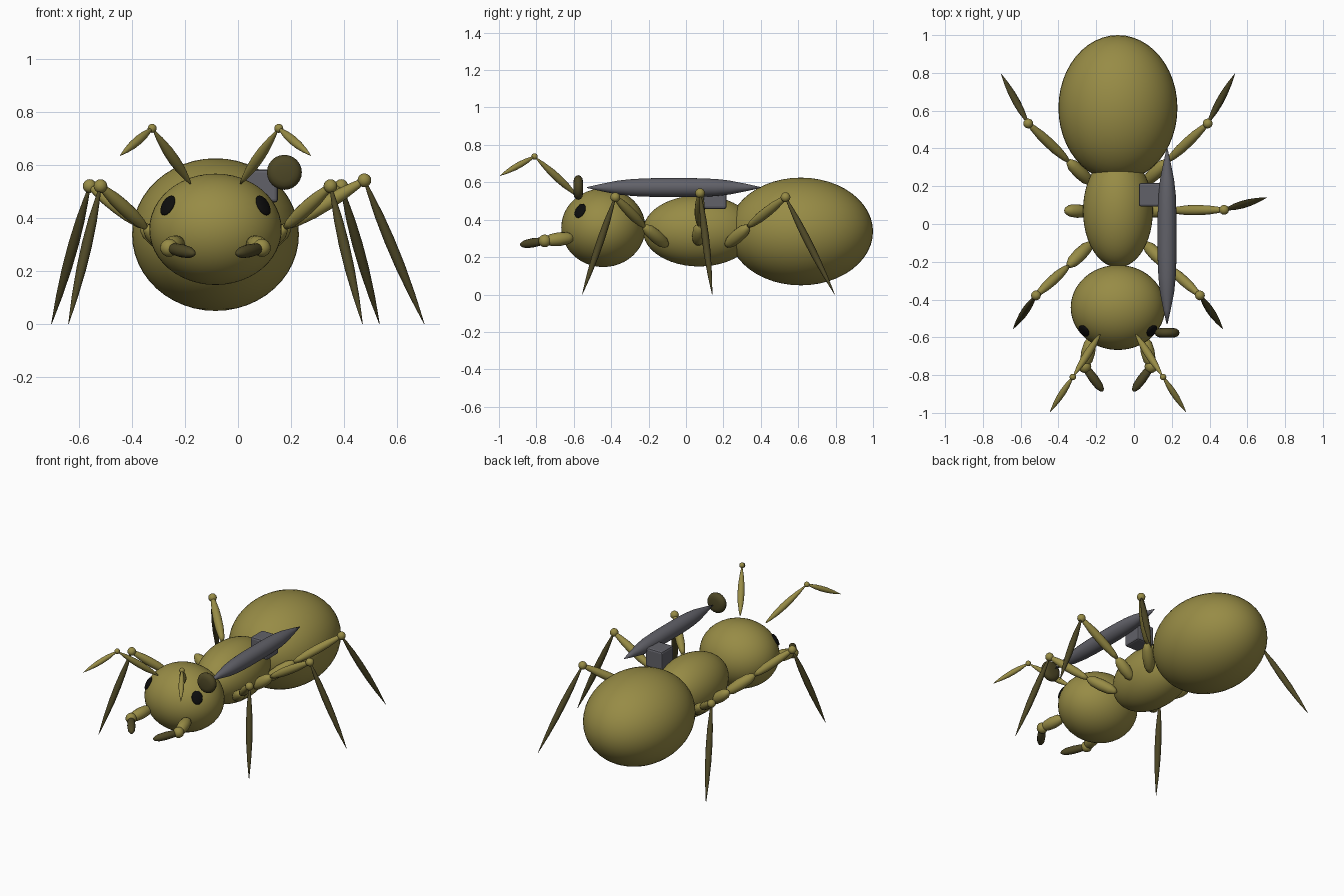
import bpy, bmesh, math
from mathutils import Vector, Matrix

cube = bpy.data.objects.get("Cube")
if cube:
    bpy.data.objects.remove(cube, do_unlink=True)

MID = -0.085  # x of the body's symmetry plane


def material(name, r, g, b):
    m = bpy.data.materials.new(name)
    m.use_nodes = True
    m.diffuse_color = (r, g, b, 1)
    bsdf = m.node_tree.nodes["Principled BSDF"]
    bsdf.inputs["Base Color"].default_value = (r, g, b, 1)
    bsdf.inputs["Roughness"].default_value = 0.7
    return m


OLIVE = material("olive", 0.31, 0.26, 0.06)
DARK = material("dark olive", 0.075, 0.063, 0.019)
GREY = material("steel grey", 0.12, 0.12, 0.14)
BLACK = material("black", 0.004, 0.004, 0.004)


def finish(name, bm, mat, smooth=True):
    mesh = bpy.data.meshes.new(name)
    bmesh.ops.recalc_face_normals(bm, faces=bm.faces)
    for f in bm.faces:
        f.smooth = smooth
    bm.to_mesh(mesh)
    bm.free()
    mesh.materials.append(mat)
    ob = bpy.data.objects.new(name, mesh)
    bpy.context.collection.objects.link(ob)
    return ob


def ellipsoid(name, centre, radii, mat, axis=None, segs=32):
    """Sphere scaled to radii; axis turns its local z."""
    bm = bmesh.new()
    bmesh.ops.create_uvsphere(bm, u_segments=segs, v_segments=segs // 2, radius=1)
    turn = Vector(axis).to_track_quat('Z', 'Y').to_matrix().to_4x4() if axis else Matrix()
    bm.transform(Matrix.Translation(centre) @ turn @ Matrix.Diagonal((*radii, 1)))
    return finish(name, bm, mat)


def lathe(name, start, end, radius, profile, mat, segs=16):
    """Round limb from start to end; profile holds (fraction, relative radius)."""
    start, end = Vector(start), Vector(end)
    d = end - start
    turn = d.to_track_quat('Z', 'Y')
    bm = bmesh.new()
    rings = []
    for t, r in profile:
        ring = []
        for i in range(segs):
            a = math.tau * i / segs
            p = Vector((math.cos(a) * r * radius, math.sin(a) * r * radius, t * d.length))
            ring.append(bm.verts.new(start + turn @ p))
        rings.append(ring)
    for lo, hi in zip(rings, rings[1:]):
        for i in range(segs):
            j = (i + 1) % segs
            bm.faces.new((lo[i], lo[j], hi[j], hi[i]))
    bm.faces.new(rings[0][::-1])
    bm.faces.new(rings[-1])
    return finish(name, bm, mat)


SPINDLE = [(0, .2), (.1, .5), (.25, .85), (.42, 1), (.6, .93), (.8, .6), (.93, .25), (1, .05)]
LIMB = [(0, .4), (.1, .7), (.3, .97), (.5, 1), (.7, .9), (.9, .6), (1, .35)]
CAPSULE = [(0, .2), (.05, .5), (.2, .87), (.5, 1), (.8, .87), (.95, .5), (1, .2)]

# Body
ellipsoid("abdomen", (MID, .614, .337), (.315, .386, .288), OLIVE, segs=48)
ellipsoid("thorax", (MID, .07, .34), (.185, .30, .19), OLIVE, segs=48)
ellipsoid("head", (MID, -.442, .357), (.25, .225, .21), OLIVE, segs=48)

# Legs: hip, elbow, knee, foot, measured from the symmetry plane
legs = {
    "front": ((.14, -.10, .26), (.265, -.225, .365), (.434, -.378, .52), (.555, -.555, 0)),
    "middle": ((.15, .065, .27), (.28, .072, .37), (.562, .075, .542), (.788, .14, 0)),
    "hind": ((.14, .215, .26), (.265, .335, .365), (.475, .532, .52), (.619, .795, 0)),
}

for side, s in (("left", 1), ("right", -1)):
    def at(p):
        return (MID + s * p[0], p[1], p[2])

    for leg, points in legs.items():
        hip, elbow, knee, foot = map(at, points)
        label = f"{side}_{leg}_leg"
        lathe(label + "_hip", hip, elbow, .036, CAPSULE, OLIVE)
        if leg == "middle" and side == "right":
            continue  # only a stump on this side
        lathe(label + "_upper", elbow, knee, .027, LIMB, OLIVE)
        ellipsoid(label + "_knee", knee, (.026,) * 3, OLIVE, segs=16)
        lathe(label + "_lower", knee, foot, .02, SPINDLE, DARK)

    # Eyes lie flat on the head surface
    offset = (.18, -.124, .09)
    normal = [s * offset[0] / .0625, offset[1] / .0506, offset[2] / .0441]
    ellipsoid(side + "_eye", at((offset[0], -.442 + offset[1], .357 + offset[2])),
              (.034, .042, .012), BLACK, normal, 24)

    # Antennae
    root, bend, tip = at((.095, -.585, .53)), at((.239, -.81, .738)), at((.36, -.995, .635))
    lathe(side + "_antenna_lower", root, bend, .021, SPINDLE, OLIVE)
    ellipsoid(side + "_antenna_joint", bend, (.017,) * 3, OLIVE, segs=16)
    lathe(side + "_antenna_upper", bend, tip, .017, SPINDLE, OLIVE)

    # Mandibles
    root, bend, tip = at((.14, -.60, .305)), at((.175, -.755, .287)), at((.08, -.885, .265))
    lathe(side + "_mandible_base", root, bend, .037, CAPSULE, OLIVE)
    ellipsoid(side + "_mandible_joint", bend, (.034,) * 3, OLIVE, segs=16)
    lathe(side + "_mandible_claw", bend, tip, .025, CAPSULE, DARK)

# Back-mounted rod, its front disc and the block that holds it
ROD = [(0, .05), (.08, .38), (.18, .75), (.27, .92), (.38, 1), (.62, 1),
       (.74, .92), (.82, .75), (.92, .38), (1, .05)]
lathe("rod", (.175, -.53, .572), (.175, .40, .572), .05, ROD, GREY, 24)
DISC = [(0, .5), (.08, .75), (.25, .93), (.5, 1), (.75, .93), (.92, .75), (1, .5)]
lathe("rod_disc", (.175, -.602, .572), (.175, -.55, .572), .066, DISC, DARK, 24)

bm = bmesh.new()
bmesh.ops.create_cube(bm, size=1)
bm.transform(Matrix.Translation((.088, .155, .52)) @ Matrix.Diagonal((.125, .125, .125, 1)))
block = finish("rod_mount", bm, GREY, smooth=False)
bevel = block.modifiers.new("soft edges", 'BEVEL')
bevel.width = .012
bevel.segments = 2
